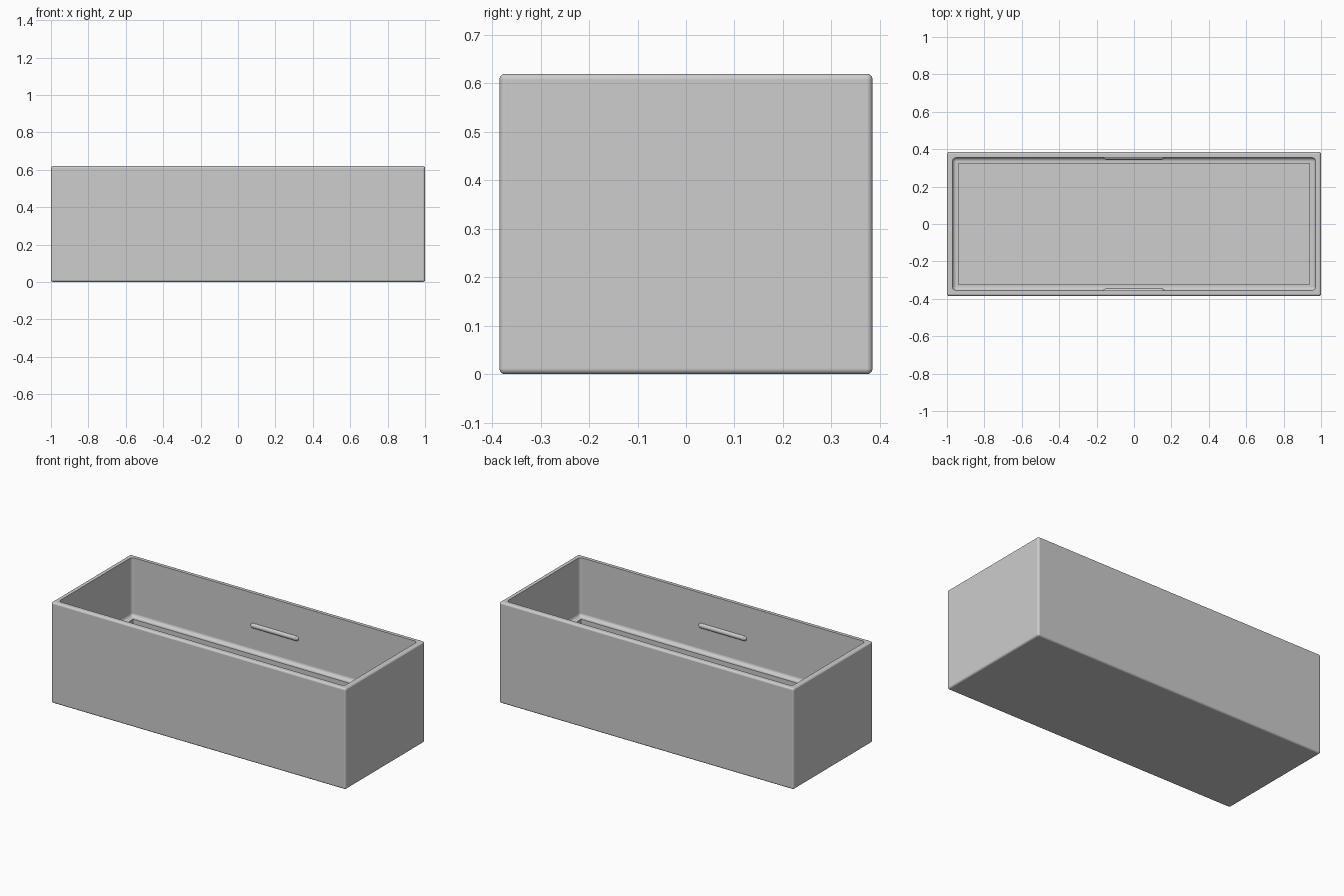
import bpy, bmesh
from math import sin, cos, pi, radians

cube = bpy.data.objects.get("Cube")
if cube:
    bpy.data.objects.remove(cube, do_unlink=True)

HALF_X, HALF_Y, HEIGHT = 1.0, 0.385, 0.62
ROUND, FILLET = 0.012, 0.02          # outer edge rounding, inner fillet
WALL, LOWER_WALL = 0.03, 0.062
LEDGE, FLOOR = 0.26, 0.03
STEPS = 6

grey = bpy.data.materials.new("light grey")
grey.use_nodes = True
grey.diffuse_color = (0.61, 0.61, 0.61, 1)
grey.node_tree.nodes["Principled BSDF"].inputs["Base Color"].default_value = (0.61, 0.61, 0.61, 1)


def finish(bm, name):
    """Turn a bmesh into a smooth shaded object with sharp edges kept."""
    bmesh.ops.recalc_face_normals(bm, faces=bm.faces)
    mesh = bpy.data.meshes.new(name)
    bm.to_mesh(mesh)
    bm.free()
    mesh.materials.append(grey)
    obj = bpy.data.objects.new(name, mesh)
    bpy.context.collection.objects.link(obj)
    bpy.ops.object.select_all(action='DESELECT')
    obj.select_set(True)
    bpy.context.view_layer.objects.active = obj
    bpy.ops.object.shade_smooth_by_angle(angle=radians(30))
    weighted = obj.modifiers.new("even_normals", 'WEIGHTED_NORMAL')
    weighted.keep_sharp = True
    return obj


def ring(bm, inset, z, radius):
    """Rounded rectangle loop, inset from the outer walls."""
    verts = []
    cx, cy = HALF_X - inset - radius, HALF_Y - inset - radius
    for i, (sx, sy) in enumerate(((1, 1), (-1, 1), (-1, -1), (1, -1))):
        for k in range(STEPS + 1):
            a = (i + k / STEPS) * pi / 2
            verts.append(bm.verts.new((sx * cx + radius * cos(a), sy * cy + radius * sin(a), z)))
    return verts


# Wall section from the underside, up and over the rim, down to the inner floor
arc = [k / STEPS * pi / 2 for k in range(STEPS + 1)]
section = [(ROUND * (1 - sin(t)), ROUND * (1 - cos(t)), ROUND * sin(t)) for t in arc]
section += [(ROUND * (1 - cos(t)), HEIGHT - ROUND * (1 - sin(t)), ROUND * cos(t)) for t in arc]
section.append((WALL, HEIGHT, FILLET))
section += [(WALL + FILLET * (1 - cos(t)), LEDGE + FILLET * (1 - sin(t)), FILLET * cos(t)) for t in arc]
section += [(LOWER_WALL, LEDGE, 0), (LOWER_WALL, FLOOR, 0)]

# Box body with stepped interior
bm = bmesh.new()
rings = [ring(bm, *point) for point in section]
for low, high in zip(rings, rings[1:]):
    n = len(low)
    for i in range(n):
        j = (i + 1) % n
        bm.faces.new((low[i], low[j], high[j], high[i]))
bm.faces.new(rings[0][::-1])
bm.faces.new(rings[-1])
bmesh.ops.remove_doubles(bm, verts=bm.verts, dist=0.00001)
bmesh.ops.dissolve_degenerate(bm, edges=bm.edges, dist=0.00001)
finish(bm, "box_body")


# Rounded retaining bars on the two long inner walls
def retaining_bar(name, side):
    bm = bmesh.new()
    radius, half = 0.016, 0.162
    loops = []
    for x, r in ((-half, 0.5), (-half + 0.012, 1), (half - 0.012, 1), (half, 0.5)):
        loops.append([bm.verts.new((x, radius * r * cos(a), radius * r * sin(a)))
                      for a in (k * pi / 8 for k in range(16))])
    for one, two in zip(loops, loops[1:]):
        for i in range(16):
            j = (i + 1) % 16
            bm.faces.new((one[i], one[j], two[j], two[i]))
    bm.faces.new(loops[0])
    bm.faces.new(loops[-1])
    bar = finish(bm, name)
    bar.location = (0, side * (HALF_Y - WALL + 0.004), 0.42)


retaining_bar("back_retaining_bar", 1)
retaining_bar("front_retaining_bar", -1)
